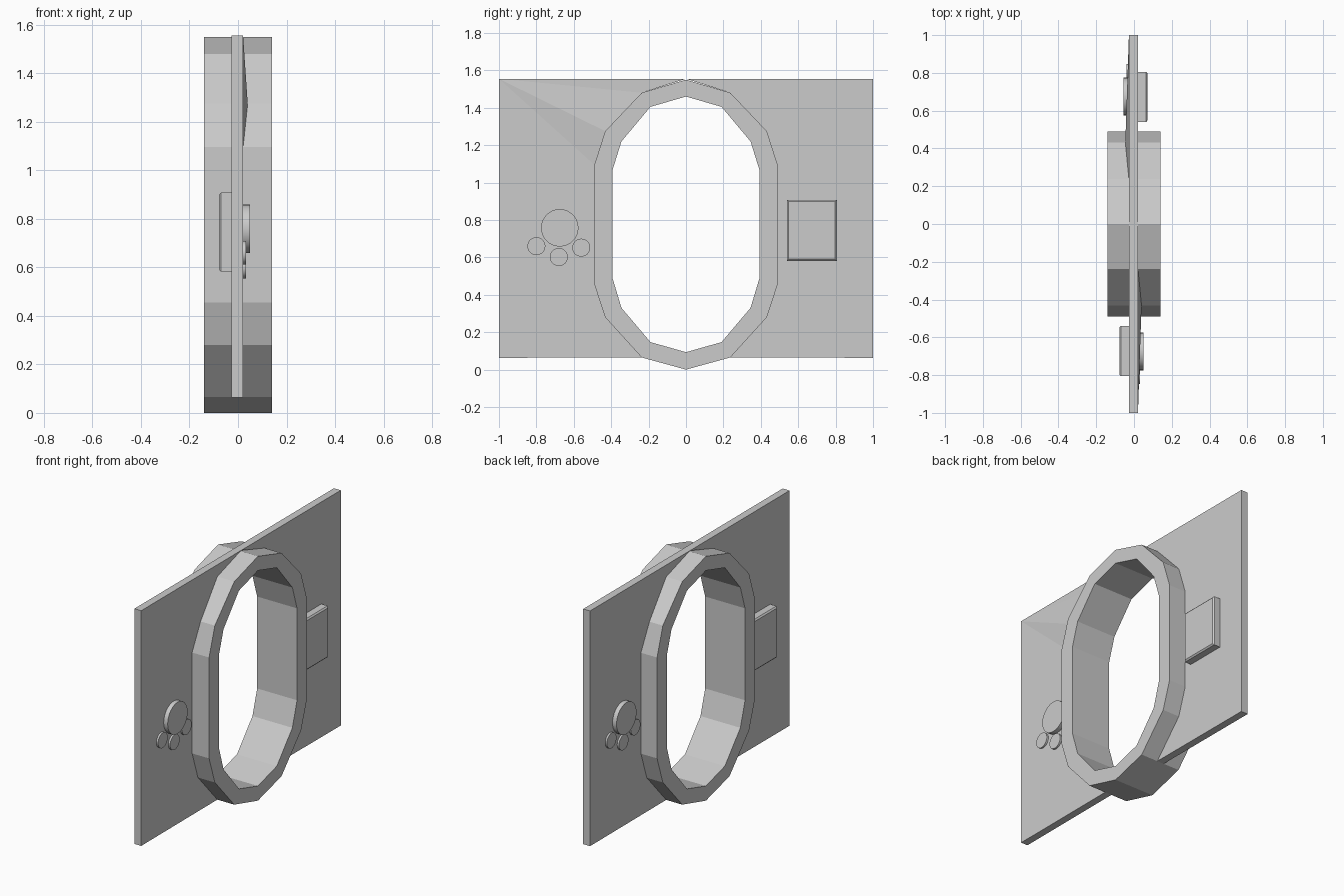
import bpy, bmesh
from math import pi
from mathutils import Matrix, Vector

if "Cube" in bpy.data.objects:
    bpy.data.objects.remove(bpy.data.objects["Cube"])

CX = -0.003   # mid-plane of the wall
T = 0.024     # half thickness of the wall


def make_object(name, verts, faces):
    mesh = bpy.data.meshes.new(name)
    mesh.from_pydata(verts, [], faces)
    bm = bmesh.new()
    bm.from_mesh(mesh)
    bmesh.ops.recalc_face_normals(bm, faces=bm.faces)
    bm.to_mesh(mesh)
    bm.free()
    obj = bpy.data.objects.new(name, mesh)
    bpy.context.collection.objects.link(obj)
    return obj


def full_loop(half):
    # mirror a top-to-bottom half profile into a closed loop
    return half + [(-y, z) for y, z in reversed(half[1:-1])]


# Half profiles of the door frame in (y, z), top to bottom
outer = [(0, 1.55), (.237, 1.48), (.432, 1.275), (.49, 1.095),
         (.49, .455), (.432, .28), (.237, .065), (0, 0)]
inner = [(0, 1.46), (.19, 1.405), (.345, 1.22), (.392, 1.07),
         (.392, .487), (.345, .33), (.19, .147), (0, .093)]

# Door frame: four loops joined around the cross-section
loops = [(outer, .14), (outer, -.14), (inner, -.14), (inner, .14)]
verts = [(x, y, z) for half, x in loops for y, z in full_loop(half)]
n = len(full_loop(outer))
faces = []
for k in range(4):
    a, b = k * n, (k + 1) % 4 * n
    faces += [(a + i, a + (i + 1) % n, b + (i + 1) % n, b + i) for i in range(n)]
make_object("door_frame", verts, faces)


# Wall: one half each side of the frame, fanned out to the panel corners
def wall_half(name, s):
    edge = [(0, 1.555)] + outer[1:7]
    pts = edge + [(1, .063), (1, 1.555)]
    m = len(pts)
    verts = []
    for side in (1, -1):
        for i, (y, z) in enumerate(pts):
            # slight bulge beside the frame shoulder
            bulge = .019 if i == 2 and side * s < 0 else 0
            verts.append((CX + side * (T + bulge), s * y, z))
    tri = [(8, 0, 1), (8, 1, 2), (8, 2, 3), (8, 3, 4, 7), (7, 4, 5), (7, 5, 6)]
    faces = tri + [tuple(i + m for i in f) for f in tri]
    faces += [(a, b, b + m, a + m) for a, b in ((6, 7), (7, 8), (8, 0))]
    make_object(name, verts, faces)


wall_half("wall_back_half", 1)
wall_half("wall_front_half", -1)


# Round button on the wall surface
def button(name, s, y, z, r, depth):
    bpy.ops.mesh.primitive_cylinder_add(
        vertices=32, radius=r, depth=depth,
        location=(CX + s * (T + depth / 2), s * y, z), rotation=(0, pi / 2, 0))
    obj = bpy.context.object
    obj.name = name
    bpy.ops.object.shade_smooth_by_angle()


# Control box with chamfered outer edges
def control_box(name, s):
    y0, y1, z0, z1, c = .54, .806, .582, .908, .009
    verts = []
    for d, inset in ((0, 0), (.043, 0), (.051, c)):
        x = CX + s * (T + d)
        verts += [(x, s * (y0 + inset), z0 + inset), (x, s * (y1 - inset), z0 + inset),
                  (x, s * (y1 - inset), z1 - inset), (x, s * (y0 + inset), z1 - inset)]
    faces = [(0, 1, 2, 3), (8, 9, 10, 11)]
    for k in (0, 4):
        faces += [(k + i, k + (i + 1) % 4, k + 4 + (i + 1) % 4, k + 4 + i) for i in range(4)]
    make_object(name, verts, faces)


# Both wall faces carry the same fittings, turned half a revolution
for s, label in ((1, "right"), (-1, "left")):
    control_box(f"control_box_{label}", s)
    button(f"large_button_{label}", s, -.675, .758, .1, .028)
    for i, (y, z) in enumerate(((-.8, .66), (-.68, .602), (-.56, .652))):
        button(f"small_button_{i + 1}_{label}", s, y, z, .048, .012)
